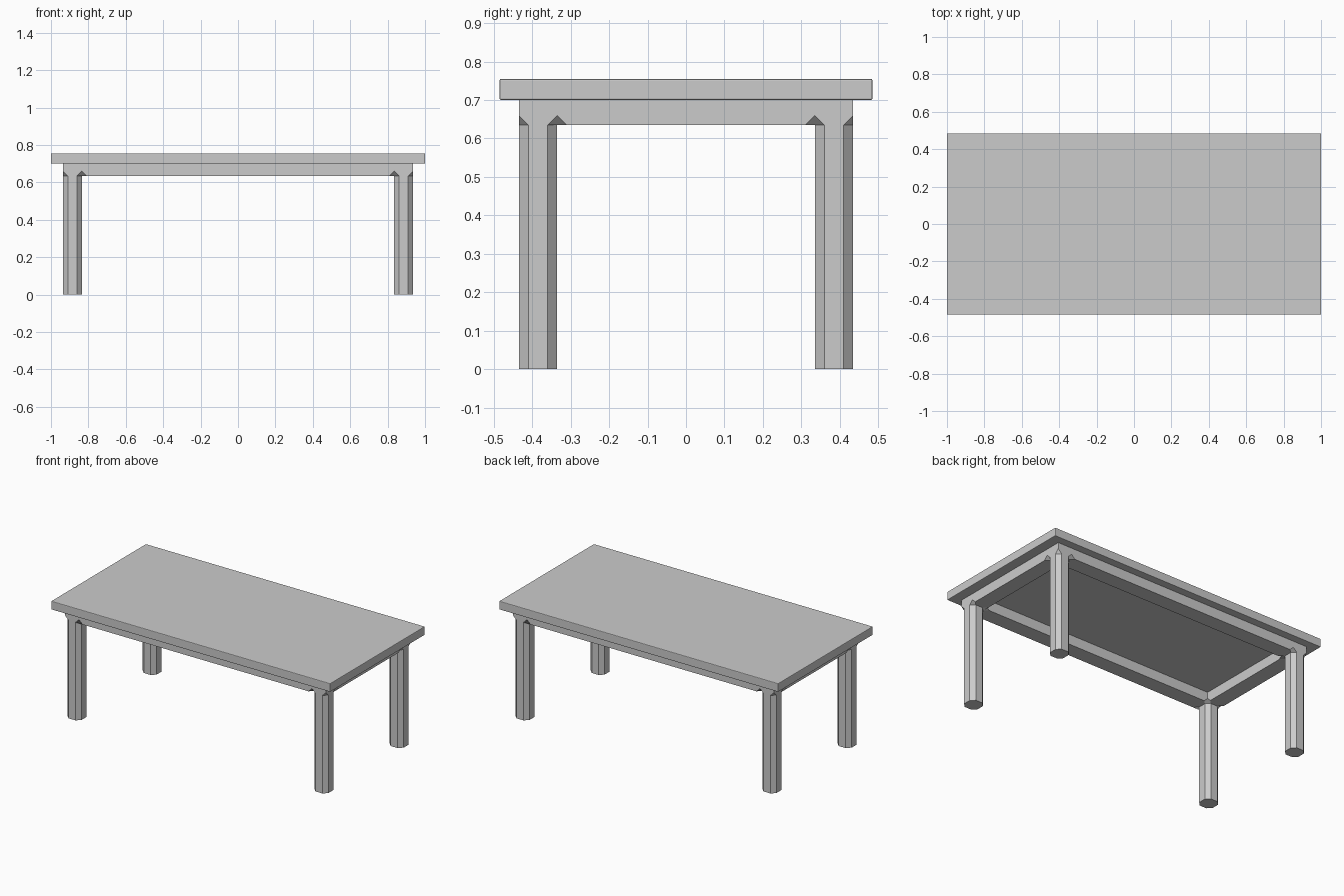
import bpy
import bmesh
from mathutils import Vector

if "Cube" in bpy.data.objects:
    bpy.data.objects.remove(bpy.data.objects["Cube"])


def finish(name, bm):
    bmesh.ops.recalc_face_normals(bm, faces=bm.faces[:])
    mesh = bpy.data.meshes.new(name)
    bm.to_mesh(mesh)
    bm.free()
    obj = bpy.data.objects.new(name, mesh)
    bpy.context.collection.objects.link(obj)
    return obj


# Tabletop: thin slab with slightly eased edges
bm = bmesh.new()
bmesh.ops.create_cube(bm, size=1)
bmesh.ops.scale(bm, vec=(2.0, 0.97, 0.055), verts=bm.verts[:])
bmesh.ops.translate(bm, vec=(0, 0, 0.7275), verts=bm.verts[:])
bmesh.ops.bevel(bm, geom=bm.edges[:], offset=0.004, segments=2,
                profile=0.5, affect='EDGES')
finish("tabletop", bm)

# Frame: apron ring and four legs as one solid, built from a cell grid
xs = [-0.935, -0.835, 0.835, 0.935]
ys = [-0.435, -0.335, 0.335, 0.435]
zs = [0.0, 0.635, 0.70]
ring = [(i, j, 1) for i in range(3) for j in range(3) if (i, j) != (1, 1)]
legs = [(i, j, 0) for i in (0, 2) for j in (0, 2)]
cells = set(ring + legs)

bm = bmesh.new()
grid = {}


def vert(key):
    if key not in grid:
        i, j, k = key
        grid[key] = bm.verts.new(Vector((xs[i], ys[j], zs[k])))
    return grid[key]


# Keep only the cell sides that have no neighbouring cell
for cell in sorted(cells):
    for axis in range(3):
        for side in (0, 1):
            near = list(cell)
            near[axis] += 2 * side - 1
            if tuple(near) in cells:
                continue
            corners = []
            for u, v in ((0, 0), (1, 0), (1, 1), (0, 1)):
                c = list(cell)
                c[axis] += side
                c[(axis + 1) % 3] += u
                c[(axis + 2) % 3] += v
                corners.append(vert(tuple(c)))
            bm.faces.new(corners)
bmesh.ops.recalc_face_normals(bm, faces=bm.faces[:])

# Chamfer the long leg edges, leaving notches where they meet the apron
leg_edges = [e for e in bm.edges if e.calc_length() > 0.6
             and abs(e.verts[0].co.z - e.verts[1].co.z) > 0.6]
bmesh.ops.bevel(bm, geom=leg_edges, offset=0.025, segments=1,
                profile=0.5, affect='EDGES')
finish("leg_frame", bm)
